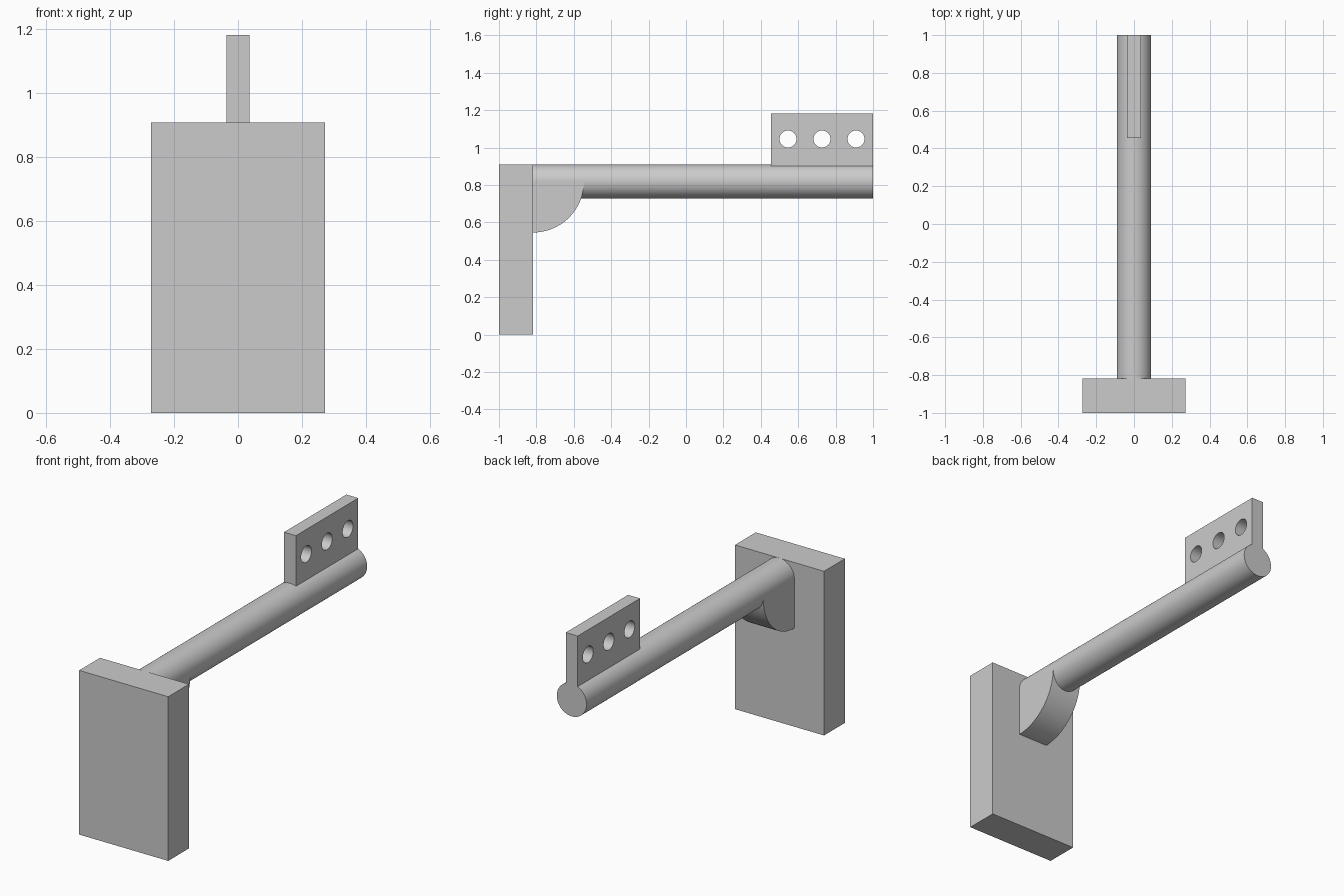
import bpy, bmesh, math
from mathutils import Matrix

if "Cube" in bpy.data.objects:
    bpy.data.objects.remove(bpy.data.objects["Cube"], do_unlink=True)

U = 1 / 11            # design module
ROD_Z = 9 * U
ROD_R = U
PLATE_BACK = -9 * U   # face of the plate that carries the rod

grey = bpy.data.materials.new("plain grey")
grey.use_nodes = True
COLOUR = (0.6, 0.6, 0.6, 1)
grey.diffuse_color = COLOUR
grey.node_tree.nodes["Principled BSDF"].inputs["Base Color"].default_value = COLOUR


def finish(name, bm):
    bmesh.ops.recalc_face_normals(bm, faces=bm.faces)
    mesh = bpy.data.meshes.new(name)
    bm.to_mesh(mesh)
    bm.free()
    mesh.materials.append(grey)
    obj = bpy.data.objects.new(name, mesh)
    bpy.context.collection.objects.link(obj)
    return obj


def box(name, x, y, z):
    """Box from (min, max) pairs."""
    bm = bmesh.new()
    bmesh.ops.create_cube(bm, size=1)
    for v in bm.verts:
        v.co = [lo + (c + 0.5) * (hi - lo) for c, (lo, hi) in zip(v.co, (x, y, z))]
    return finish(name, bm)


def cylinder(name, radius, length, centre, axis, segments):
    bm = bmesh.new()
    turn = Matrix.Rotation(math.pi / 2, 4, axis)
    bmesh.ops.create_cone(bm, cap_ends=True, segments=segments, radius1=radius,
                          radius2=radius, depth=length,
                          matrix=Matrix.Translation(centre) @ turn)
    return finish(name, bm)


def smooth(obj):
    bpy.ops.object.select_all(action="DESELECT")
    obj.select_set(True)
    bpy.context.view_layer.objects.active = obj
    bpy.ops.object.shade_smooth_by_angle(angle=math.radians(30))


# Upright plate at the front
box("front_plate", (-3 * U, 3 * U), (-1, PLATE_BACK), (0, 10 * U))

# Long round arm
rod = cylinder("rod", ROD_R, 1 - PLATE_BACK, (0, (1 + PLATE_BACK) / 2, ROD_Z), "X", 96)
smooth(rod)

# Quarter-round gusset under the arm
bm = bmesh.new()
STEPS, GUSSET_R = 32, 3 * U
profile = [bm.verts.new((-ROD_R, PLATE_BACK, ROD_Z))]
for i in range(STEPS + 1):
    a = math.pi / 2 * i / STEPS
    profile.append(bm.verts.new((-ROD_R, PLATE_BACK + GUSSET_R * math.cos(a),
                                 ROD_Z - GUSSET_R * math.sin(a))))
side = bm.faces.new(profile)
ext = bmesh.ops.extrude_face_region(bm, geom=[side], use_keep_orig=True)
bmesh.ops.translate(bm, vec=(2 * ROD_R, 0, 0),
                    verts=[g for g in ext["geom"] if isinstance(g, bmesh.types.BMVert)])
smooth(finish("gusset", bm))

# Mounting tab on the far end, with three drilled holes
HALF = 0.4 * U
tab = box("mounting_tab", (-HALF, HALF), (5 * U, 1), (0.9, 13 * U))
for i in range(3):
    cutter = cylinder(f"hole_cutter_{i + 1}", U / 2, 4 * HALF,
                      (0, (6 + 2 * i) * U, 11.5 * U), "Y", 48)
    cut = tab.modifiers.new(f"hole_{i + 1}", "BOOLEAN")
    cut.operation = "DIFFERENCE"
    cut.solver = "EXACT"
    cut.object = cutter
    bpy.ops.object.select_all(action="DESELECT")
    tab.select_set(True)
    bpy.context.view_layer.objects.active = tab
    bpy.ops.object.modifier_apply(modifier=cut.name)
    bpy.data.objects.remove(cutter, do_unlink=True)
smooth(tab)
